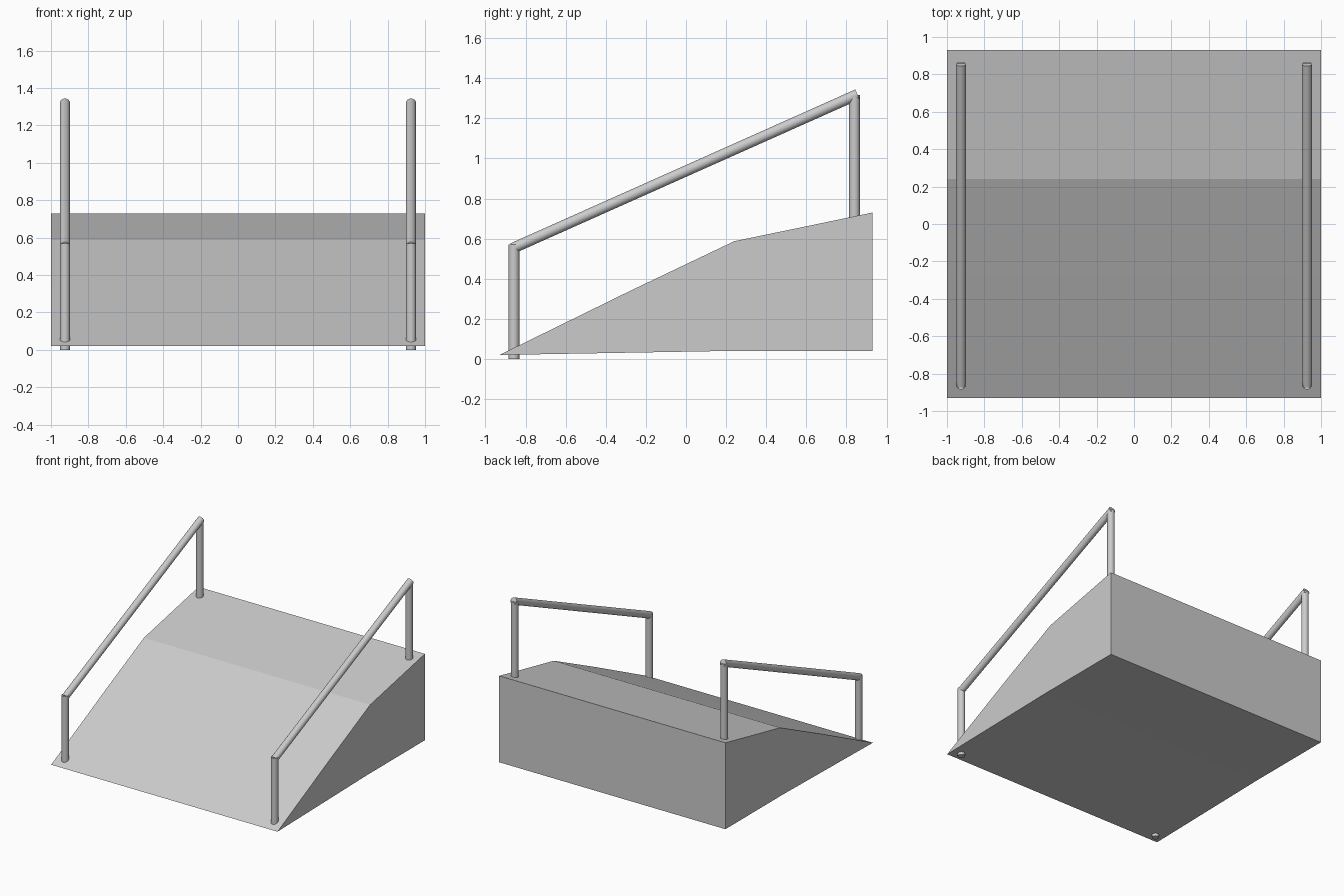
import bpy, bmesh
from mathutils import Vector

if "Cube" in bpy.data.objects:
    bpy.data.objects.remove(bpy.data.objects["Cube"])

RAIL_X = 0.925
RADIUS = 0.027


def new_object(name, bm):
    bmesh.ops.recalc_face_normals(bm, faces=bm.faces)
    mesh = bpy.data.meshes.new(name)
    bm.to_mesh(mesh)
    bm.free()
    obj = bpy.data.objects.new(name, mesh)
    bpy.context.collection.objects.link(obj)
    return obj


def extrude_profile(name, profile, half_width):
    bm = bmesh.new()
    face = bm.faces.new([bm.verts.new((-half_width, y, z)) for y, z in profile])
    result = bmesh.ops.extrude_face_region(bm, geom=[face], use_keep_orig=True)
    verts = [v for v in result["geom"] if isinstance(v, bmesh.types.BMVert)]
    bmesh.ops.translate(bm, verts=verts, vec=(2 * half_width, 0, 0))
    return new_object(name, bm)


def tube(name, start, end):
    start, end = Vector(start), Vector(end)
    axis = end - start
    bpy.ops.mesh.primitive_cylinder_add(
        vertices=20, radius=RADIUS, depth=axis.length, location=(start + end) / 2,
        rotation=axis.to_track_quat("Z", "Y").to_euler())
    obj = bpy.context.object
    obj.name = name
    bpy.ops.object.shade_smooth_by_angle()
    return obj


# Solid ramp with a gentler upper slope
extrude_profile("ramp", [(-0.93, 0.02), (-0.29, 0.334), (0.24, 0.587), (0.93, 0.73),
                         (0.93, 0.04), (0.2, 0.04)], 1.0)

# Posts and sloping handrail on each side
for side, x in (("left", -RAIL_X), ("right", RAIL_X)):
    tube(f"{side}_front_post", (x, -0.858, 0), (x, -0.858, 0.57))
    tube(f"{side}_back_post", (x, 0.84, 0.69), (x, 0.84, 1.315))
    tube(f"{side}_handrail", (x, -0.864, 0.552), (x, 0.855, 1.319))
